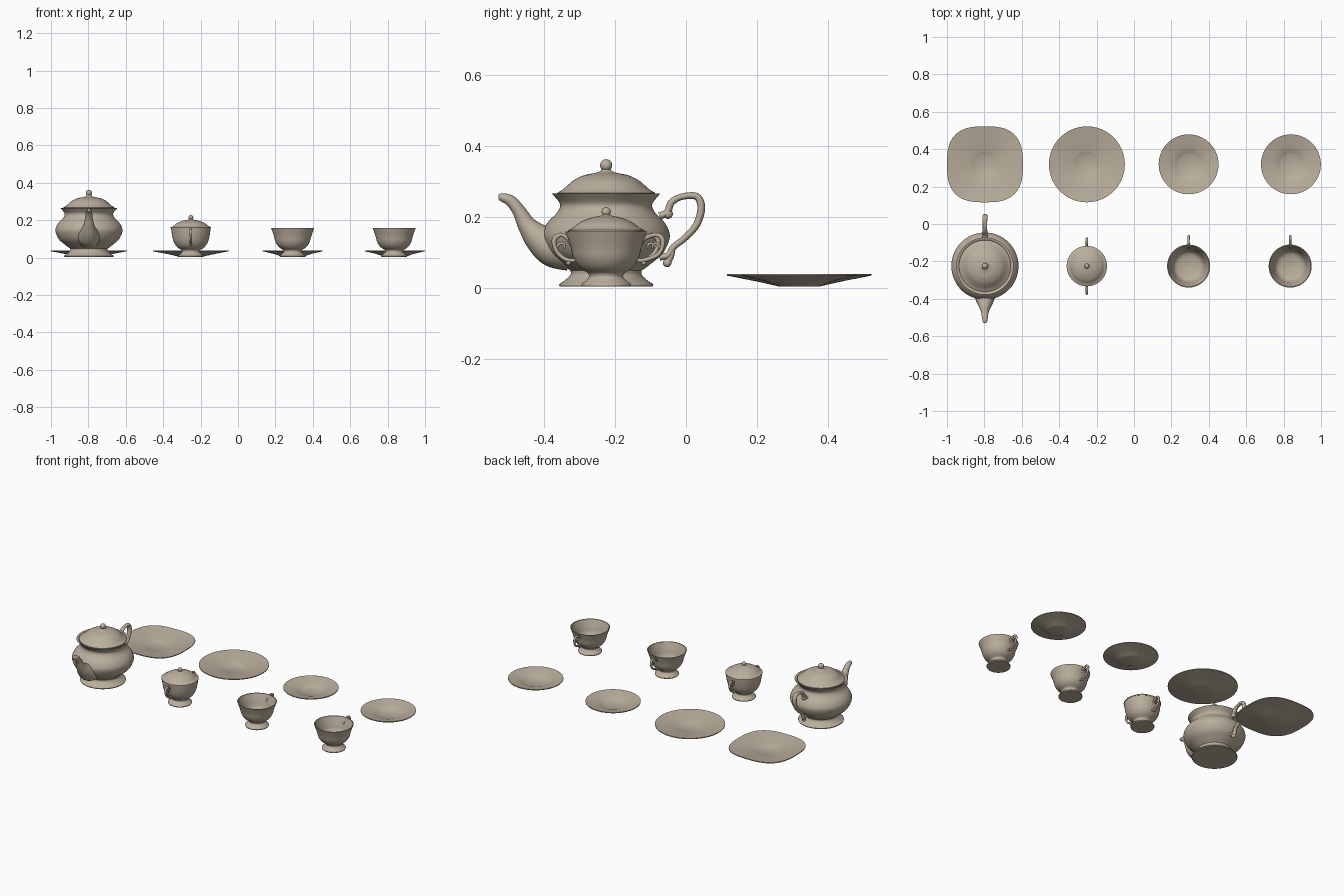
import bpy, bmesh, math
from mathutils import Vector

cube = bpy.data.objects.get("Cube")
if cube:
    bpy.data.objects.remove(cube, do_unlink=True)

clay = bpy.data.materials.new("warm_grey_porcelain")
clay.use_nodes = True
colour = (0.49, 0.425, 0.335, 1)
clay.diffuse_color = colour
clay.node_tree.nodes["Principled BSDF"].inputs["Base Color"].default_value = colour

ROW_Y = -0.225      # line of the vessels
PLATE_Y = 0.319     # line of the plates


def smooth(points, steps=4):
    """Smooth curve through the points."""
    pts = [Vector(p) for p in points]
    if len(pts) < 3:
        return pts
    ends = [2 * pts[0] - pts[1]] + pts + [2 * pts[-1] - pts[-2]]
    out = []
    for a, b, c, d in zip(ends, ends[1:], ends[2:], ends[3:]):
        for i in range(steps):
            t = i / steps
            out.append(0.5 * (2 * b + (c - a) * t + (2 * a - 5 * b + 4 * c - d) * t ** 2
                              + (3 * b - a - 3 * c + d) * t ** 3))
    return out + [pts[-1]]


def finish(name, bm, location):
    bmesh.ops.remove_doubles(bm, verts=bm.verts, dist=1e-5)
    bmesh.ops.recalc_face_normals(bm, faces=bm.faces)
    mesh = bpy.data.meshes.new(name)
    bm.to_mesh(mesh)
    bm.free()
    mesh.materials.append(clay)
    obj = bpy.data.objects.new(name, mesh)
    obj.location = location
    bpy.context.collection.objects.link(obj)
    bpy.ops.object.select_all(action="DESELECT")
    obj.select_set(True)
    bpy.context.view_layer.objects.active = obj
    bpy.ops.object.shade_smooth_by_angle(angle=math.radians(40))
    return obj


def skin(bm, rings):
    rings = [[bm.verts.new(p) for p in ring] for ring in rings]
    n = len(rings[0])
    for a, b in zip(rings, rings[1:]):
        for i in range(n):
            j = (i + 1) % n
            bm.faces.new((a[i], a[j], b[j], b[i]))
    bm.faces.new(rings[0])
    bm.faces.new(rings[-1])


def lathe(name, x, y, sections, power=2, sides=64):
    """Turn smooth (radius, height) sections; power above 2 squares the outline."""
    profile = []
    for section in sections:
        profile += [p for p in smooth(section) if not profile or (p - profile[-1]).length > 1e-5]
    widest = max(p.x for p in profile)
    rings = []
    for r, z in profile:
        r = max(r, 0.0008)
        n = 2 + (power - 2) * r / widest
        ring = []
        for i in range(sides):
            c, s = math.cos(math.tau * i / sides), math.sin(math.tau * i / sides)
            k = r * (abs(c) ** n + abs(s) ** n) ** (-1 / n)
            ring.append((k * c, k * s, z))
        rings.append(ring)
    bm = bmesh.new()
    skin(bm, rings)
    return finish(name, bm, (x, y, 0))


def tube(name, x, y, points, side=1, width=1.0, sides=16):
    """Sweep a round section along (y, z, radius) points in the upright plane."""
    path = smooth(points, 6)
    rings = []
    for i, p in enumerate(path):
        d = path[min(i + 1, len(path) - 1)] - path[max(i - 1, 0)]
        normal = Vector((0, -d.y, d.x)).normalized()
        ring = []
        for k in range(sides):
            a = math.tau * k / sides
            v = Vector((0, p.x, p.y)) + p.z * (math.cos(a) * normal
                                               + math.sin(a) * width * Vector((1, 0, 0)))
            ring.append((v.x, v.y * side, v.z))
        rings.append(ring)
    bm = bmesh.new()
    skin(bm, rings)
    return finish(name, bm, (x, y, 0))


def ball(name, x, y, z, radius):
    bm = bmesh.new()
    bmesh.ops.create_uvsphere(bm, u_segments=24, v_segments=16, radius=radius)
    return finish(name, bm, (x, y, z))


# Plates: a flat foot, a straight flare and a shallow well
def plate(name, x, radius, power=2):
    lathe(name, x, PLATE_Y, [
        [(0, 0.003), (0.055, 0.003)],
        [(0.055, 0.003), (radius * 0.6, 0.018), (radius, 0.034)],
        [(radius, 0.034), (radius, 0.039)],
        [(radius, 0.039), (radius * 0.6, 0.025), (0.062, 0.013)],
        [(0.062, 0.013), (0.056, 0.010)],
        [(0.056, 0.010), (0, 0.010)]], power)


plate("teapot_plate", -0.797, 0.203, 2.8)
plate("sugar_plate", -0.252, 0.203)
plate("saucer_1", 0.292, 0.16)
plate("saucer_2", 0.839, 0.16)


# Cup-shaped bowl on a spreading foot, hollow inside
def bowl(name, x, rim):
    lathe(name, x, ROW_Y, [
        [(0, 0.003), (0.068, 0.003)],
        [(0.068, 0.003), (0.069, 0.010), (0.058, 0.019), (0.048, 0.030), (0.050, 0.040)],
        [(0.050, 0.040), (0.075, 0.058), (0.091, 0.083), (0.1, 0.115), (rim, 0.158)],
        [(rim, 0.158), (rim - 0.005, 0.158)],
        [(rim - 0.005, 0.158), (0.094, 0.115), (0.084, 0.083), (0.062, 0.060), (0, 0.050)]])


# Ear-shaped handle with a scroll inside its upper bend
def ear_handle(name, x, reach, side):
    tube(name, x, ROW_Y, [
        (0.096, 0.118, 0.005), (0.108, 0.138, 0.006), (reach - 0.026, 0.149, 0.006),
        (reach - 0.008, 0.138, 0.007), (reach - 0.008, 0.115, 0.006),
        (reach - 0.022, 0.092, 0.006), (0.108, 0.078, 0.006), (0.085, 0.077, 0.005)], side)
    tube(name + "_scroll", x, ROW_Y, [
        (reach - 0.012, 0.112, 0.004), (reach - 0.022, 0.124, 0.004),
        (reach - 0.034, 0.122, 0.004), (reach - 0.035, 0.111, 0.003)], side)
    ball(name + "_foot", x, ROW_Y + side * 0.106, 0.070, 0.007)


# Tea cups
for number, x in enumerate((0.292, 0.835), 1):
    bowl(f"cup_{number}", x, 0.115)
    ear_handle(f"cup_{number}_handle", x, 0.166, 1)

# Sugar bowl with lid and two handles
SUGAR_X = -0.252
bowl("sugar_bowl", SUGAR_X, 0.106)
for word, side in (("front", -1), ("back", 1)):
    ear_handle(f"sugar_{word}_handle", SUGAR_X, 0.153, side)
lathe("sugar_lid", SUGAR_X, ROW_Y, [
    [(0, 0.157), (0.108, 0.157)],
    [(0.108, 0.157), (0.108, 0.162)],
    [(0.108, 0.162), (0.092, 0.170), (0.076, 0.183), (0.052, 0.194), (0.030, 0.200),
     (0.012, 0.204), (0.008, 0.210)],
    [(0.008, 0.210), (0, 0.212)]])
ball("sugar_lid_knob", SUGAR_X, ROW_Y, 0.214, 0.013)

# Teapot body with foot, round belly, neck and flared rim
POT_X = -0.797
lathe("teapot_body", POT_X, ROW_Y, [
    [(0, 0.003), (0.131, 0.003)],
    [(0.131, 0.003), (0.132, 0.010), (0.117, 0.020), (0.101, 0.036), (0.1, 0.048)],
    [(0.1, 0.048), (0.127, 0.068), (0.160, 0.097), (0.178, 0.135), (0.177, 0.160),
     (0.163, 0.186), (0.142, 0.207), (0.131, 0.224), (0.132, 0.240), (0.153, 0.266)],
    [(0.153, 0.266), (0.147, 0.266)],
    [(0.147, 0.266), (0.130, 0.252), (0.125, 0.235)],
    [(0.125, 0.235), (0, 0.235)]], sides=80)

# Teapot lid and knob
lathe("teapot_lid", POT_X, ROW_Y, [
    [(0, 0.258), (0.136, 0.258)],
    [(0.136, 0.258), (0.138, 0.267)],
    [(0.138, 0.267), (0.122, 0.277), (0.106, 0.291), (0.090, 0.304), (0.062, 0.317),
     (0.032, 0.323), (0.016, 0.329), (0.011, 0.337)],
    [(0.011, 0.337), (0, 0.340)]])
ball("teapot_lid_knob", POT_X, ROW_Y, 0.345, 0.017)

# Swan-neck spout, widening into the belly
tube("teapot_spout", POT_X, ROW_Y, [
    (0.303, 0.254, 0.008), (0.292, 0.254, 0.012), (0.268, 0.244, 0.016),
    (0.245, 0.215, 0.019), (0.222, 0.175, 0.027), (0.190, 0.140, 0.042),
    (0.150, 0.115, 0.056), (0.100, 0.105, 0.058)], side=-1, width=1.05, sides=24)

# Teapot handle with scrolled ends
tube("teapot_handle", POT_X, ROW_Y, [
    (0.150, 0.202, 0.010), (0.172, 0.212, 0.010), (0.184, 0.240, 0.010),
    (0.212, 0.256, 0.009), (0.255, 0.257, 0.010), (0.268, 0.225, 0.011),
    (0.255, 0.178, 0.010), (0.222, 0.140, 0.009), (0.190, 0.115, 0.009),
    (0.175, 0.092, 0.009), (0.150, 0.085, 0.009)], width=1.3)
ball("teapot_handle_top_scroll", POT_X, ROW_Y + 0.174, 0.208, 0.014)
ball("teapot_handle_low_scroll", POT_X, ROW_Y + 0.172, 0.070, 0.012)
tube("teapot_handle_low_curl", POT_X, ROW_Y, [
    (0.188, 0.112, 0.008), (0.182, 0.088, 0.009), (0.172, 0.070, 0.009)], width=1.2)
